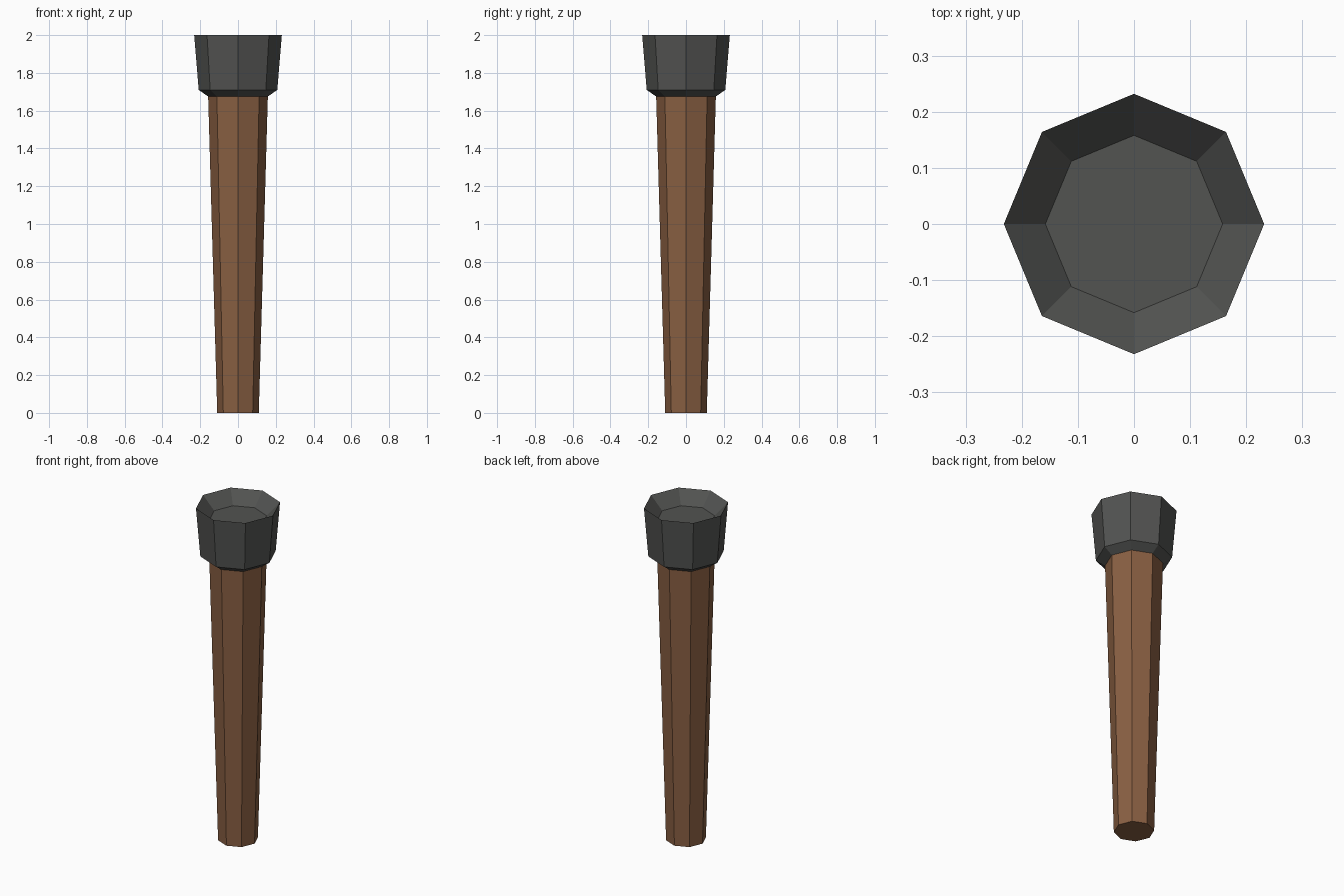
import bpy, bmesh
from math import cos, sin, tau

if "Cube" in bpy.data.objects:
    bpy.data.objects.remove(bpy.data.objects["Cube"])

SIDES = 8


def material(name, colour):
    mat = bpy.data.materials.new(name)
    mat.diffuse_color = (*colour, 1)
    mat.use_nodes = True
    mat.node_tree.nodes["Principled BSDF"].inputs["Base Color"].default_value = mat.diffuse_color
    return mat


def lathe(name, profile, mat, cap_start=False, cap_end=False):
    """Flat-faced octagonal part from (radius, z) rings, corners on the axes."""
    bm = bmesh.new()
    rings = [[bm.verts.new((r * cos(tau * i / SIDES), r * sin(tau * i / SIDES), z))
              for i in range(SIDES)] for r, z in profile]
    for low, high in zip(rings, rings[1:]):
        for i in range(SIDES):
            j = (i + 1) % SIDES
            bm.faces.new((low[i], low[j], high[j], high[i]))
    if cap_start:
        bm.faces.new(rings[0][::-1])
    if cap_end:
        bm.faces.new(rings[-1])
    mesh = bpy.data.meshes.new(name)
    bm.to_mesh(mesh)
    bm.free()
    mesh.materials.append(mat)
    obj = bpy.data.objects.new(name, mesh)
    bpy.context.collection.objects.link(obj)
    return obj


wood = material("brown_wood", (0.25, 0.115, 0.055))
iron = material("dark_iron", (0.085, 0.087, 0.083))

# Tapered wooden shaft, closed at the foot, running up into the cup
lathe("shaft", [(0.11, 0), (0.158, 1.675)], wood, cap_start=True)

# Metal cup: bevelled underside, flared wall, sloping inside and flat floor
lathe("cup", [(0.158, 1.675), (0.208, 1.71), (0.232, 2.0), (0.158, 1.925)],
      iron, cap_end=True)
